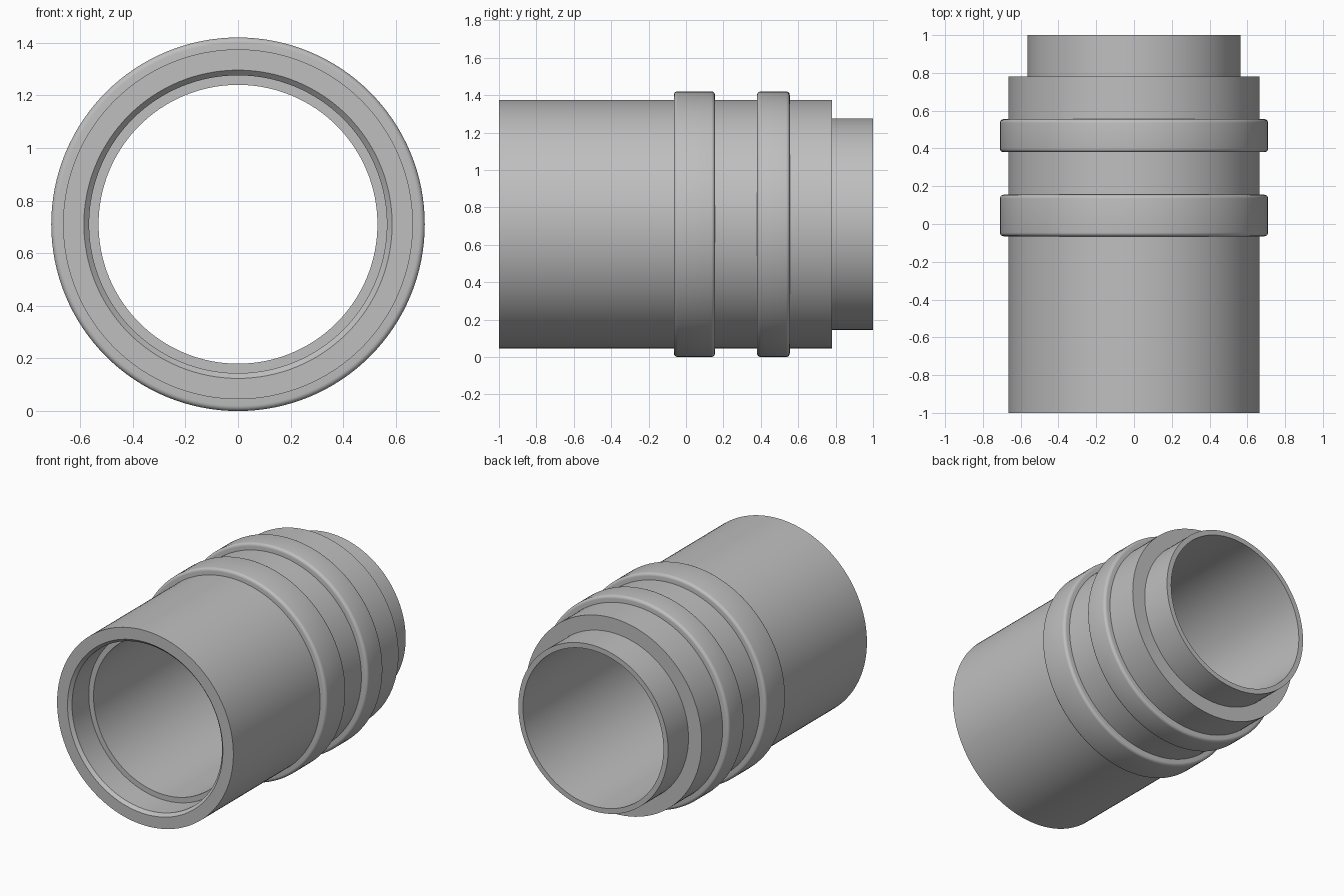
import bpy
import bmesh
import math
from mathutils import Vector, Matrix

cube = bpy.data.objects.get("Cube")
if cube:
    bpy.data.objects.remove(cube, do_unlink=True)

CENTER_Z = 0.71
SEGMENTS = 128
BODY_RADIUS = 0.665
BORE_RADIUS = 0.53

grey = bpy.data.materials.new("plain grey")
grey.use_nodes = True
colour = (0.52, 0.52, 0.52, 1)
grey.diffuse_color = colour
grey.node_tree.nodes["Principled BSDF"].inputs["Base Color"].default_value = colour


def lathe(name, profile):
    """Revolve a closed (y, radius) profile about the pipe axis."""
    bm = bmesh.new()
    verts = [bm.verts.new((0, y, r)) for y, r in profile]
    edges = [bm.edges.new((v, verts[(i + 1) % len(verts)]))
             for i, v in enumerate(verts)]
    bmesh.ops.spin(bm, geom=verts + edges, cent=(0, 0, 0), axis=(0, 1, 0),
                   angle=math.tau, steps=SEGMENTS, use_merge=True)
    bmesh.ops.remove_doubles(bm, verts=bm.verts, dist=0.0001)
    bmesh.ops.recalc_face_normals(bm, faces=bm.faces)
    bmesh.ops.translate(bm, verts=bm.verts, vec=(0, 0, CENTER_Z))
    mesh = bpy.data.meshes.new(name)
    bm.to_mesh(mesh)
    bm.free()
    mesh.materials.append(grey)
    obj = bpy.data.objects.new(name, mesh)
    bpy.context.collection.objects.link(obj)
    bpy.ops.object.select_all(action='DESELECT')
    obj.select_set(True)
    bpy.context.view_layer.objects.active = obj
    bpy.ops.object.shade_smooth_by_angle(angle=math.radians(30))
    return obj


def rounded_band(name, start, end, outer=0.71, fillet=0.02, steps=5):
    """Raised collar with rounded outer edges, seated in the pipe wall."""
    seat = BODY_RADIUS - 0.03
    profile = [(start, seat)]
    for y, side in ((start + fillet, -1), (end - fillet, 1)):
        arc = [(y + side * fillet * math.cos(a), outer - fillet + fillet * math.sin(a))
               for a in (math.pi / 2 * i / steps for i in range(steps + 1))]
        profile += arc if side < 0 else arc[::-1]
    profile.append((end, seat))
    return lathe(name, profile)


# Hollow body: chamfered front socket, inner step, bore and rear spigot
lathe("pipe_body", [
    (-1, BODY_RADIUS), (0.78, BODY_RADIUS),
    (0.78, 0.565), (1, 0.565),
    (1, BORE_RADIUS), (-0.8, BORE_RADIUS),
    (-0.8, 0.566), (-0.98, 0.566), (-1, 0.586),
])

# Raised collars
rounded_band("wide_collar", -0.065, 0.155)
rounded_band("narrow_collar", 0.38, 0.555)
